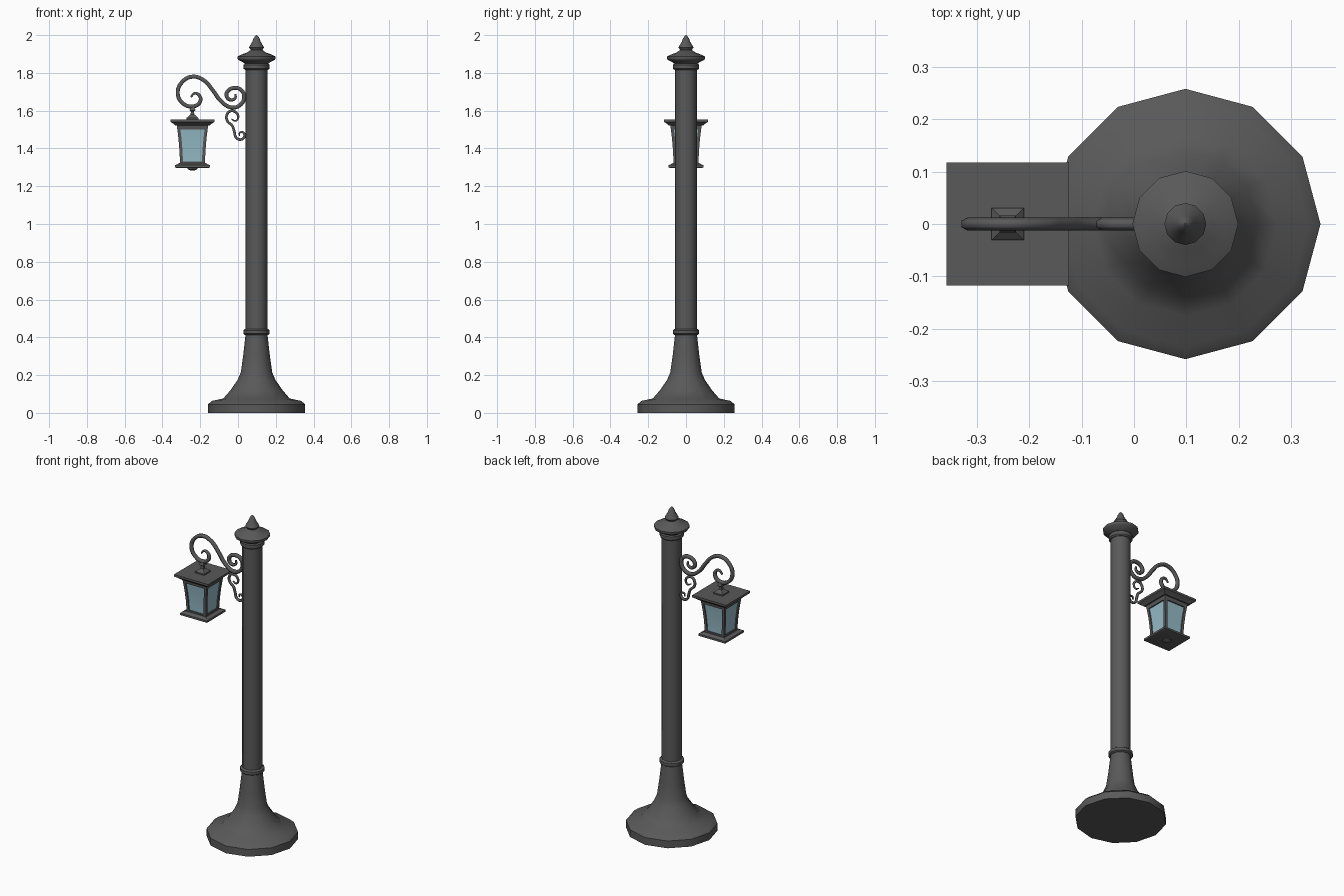
import bpy, bmesh, math

if "Cube" in bpy.data.objects:
    bpy.data.objects.remove(bpy.data.objects["Cube"])

POLE_X, LAMP_X = 0.098, -0.241

glass = bpy.data.materials.new("lantern_glass")
glass.diffuse_color = (0.30, 0.50, 0.57, 1)
glass.use_nodes = True
glass.node_tree.nodes["Principled BSDF"].inputs["Base Color"].default_value = glass.diffuse_color
metal = bpy.data.materials.new("dark_iron")
metal.diffuse_color = (0.10, 0.10, 0.10, 1)
metal.use_nodes = True
metal.node_tree.nodes["Principled BSDF"].inputs["Base Color"].default_value = metal.diffuse_color


def loft(name, rings, x, mat=metal, angle=40):
    """Skin a stack of equal-sized point rings and cap both ends."""
    bm = bmesh.new()
    rows = [[bm.verts.new(p) for p in ring] for ring in rings]
    n = len(rows[0])
    for a, b in zip(rows, rows[1:]):
        for i in range(n):
            j = (i + 1) % n
            bm.faces.new((a[i], a[j], b[j], b[i]))
    bm.faces.new(rows[0][::-1])
    bm.faces.new(rows[-1])
    bmesh.ops.recalc_face_normals(bm, faces=bm.faces)
    mesh = bpy.data.meshes.new(name)
    bm.to_mesh(mesh)
    bm.free()
    mesh.materials.append(mat)
    ob = bpy.data.objects.new(name, mesh)
    ob.location.x = x
    bpy.context.collection.objects.link(ob)
    bpy.ops.object.select_all(action='DESELECT')
    ob.select_set(True)
    bpy.context.view_layer.objects.active = ob
    bpy.ops.object.shade_smooth_by_angle(angle=math.radians(angle))
    return ob


def turned(name, profile, x=POLE_X, n=12):
    """Round part from (radius, z) pairs."""
    return loft(name, [[(r * math.cos(2 * math.pi * i / n), r * math.sin(2 * math.pi * i / n), z)
                        for i in range(n)] for r, z in profile], x)


def square(name, profile, mat=metal):
    """Square lantern part from (half width, z) pairs."""
    return loft(name, [[(-h, -h, z), (h, -h, z), (h, h, z), (-h, h, z)] for h, z in profile],
                LAMP_X, mat, 25)


def scroll(name, points, radius):
    """Wrought-iron scroll in the xz plane, thinner at its two tips."""
    cu = bpy.data.curves.new(name, 'CURVE')
    cu.dimensions = '3D'
    cu.bevel_depth = radius
    cu.bevel_resolution = 1
    cu.resolution_u = 5
    cu.use_fill_caps = True
    sp = cu.splines.new('BEZIER')
    sp.bezier_points.add(len(points) - 1)
    last = len(points) - 1
    for i, (bp, (x, z)) in enumerate(zip(sp.bezier_points, points)):
        bp.co = (x, 0, z)
        bp.handle_left_type = bp.handle_right_type = 'AUTO'
        bp.radius = min(1, 0.45 + 0.2 * min(i, last - i))
    cu.materials.append(metal)
    bpy.context.collection.objects.link(bpy.data.objects.new(name, cu))


# Post: stepped foot with flared column, shaft, collars and cap
turned("base", [(.258, 0), (.258, .045), (.235, .064), (.176, .076), (.138, .12), (.100, .175),
                (.083, .215), (.071, .30), (.058, .415)])
turned("shaft", [(.057, .41), (.057, 1.85)])
turned("lower_collar", [(.062, .413), (.070, .419), (.070, .437), (.062, .443)])
turned("upper_collar", [(.060, 1.815), (.068, 1.822), (.068, 1.843), (.060, 1.85)])
turned("cap", [(.057, 1.845), (.072, 1.856), (.097, 1.869), (.101, 1.875), (.101, 1.886),
               (.080, 1.897), (.050, 1.908), (.030, 1.922)])
turned("finial", [(.026, 1.912), (.033, 1.925), (.040, 1.934), (.034, 1.945), (.022, 1.965),
                  (.016, 1.982), (.008, 1.995), (.002, 2.0)])

# Scroll bracket
scroll("main_scroll", [(-.250, 1.672), (-.228, 1.692), (-.203, 1.678), (-.202, 1.645),
                       (-.241, 1.622), (-.293, 1.640), (-.319, 1.690), (-.299, 1.748),
                       (-.241, 1.780), (-.180, 1.760), (-.135, 1.710), (-.087, 1.647),
                       (-.034, 1.617), (.014, 1.632), (.032, 1.675), (.016, 1.710),
                       (-.020, 1.720), (-.054, 1.704), (-.060, 1.676), (-.038, 1.657),
                       (-.014, 1.668), (-.014, 1.689)], .012)
scroll("small_scroll", [(-.034, 1.555), (-.012, 1.546), (.001, 1.566), (-.010, 1.590),
                        (-.040, 1.598), (-.060, 1.575), (-.056, 1.545), (-.031, 1.521),
                        (-.019, 1.487), (-.011, 1.459), (.012, 1.447), (.033, 1.461),
                        (.030, 1.482), (.010, 1.484), (.008, 1.467)], .008)

# Lantern: hanger, roof, rails, glass, sill and drop
square("lantern_hanger", [(.031, 1.55), (.031, 1.562), (.020, 1.572), (.010, 1.580), (.008, 1.596),
                          (.016, 1.602), (.012, 1.612), (.006, 1.628)])
square("lantern_roof", [(.092, 1.522), (.100, 1.530), (.117, 1.541), (.117, 1.554)])
body = [(.084, 1.526), (.080, 1.50), (.074, 1.45), (.069, 1.39), (.066, 1.33), (.066, 1.312)]
square("top_rail", body[:2])
square("bottom_rail", body[-2:])
square("glass_panes", [(h - .007, z) for h, z in body], glass)
square("lantern_sill", [(.072, 1.322), (.080, 1.316), (.092, 1.312), (.092, 1.300), (.082, 1.296)])
turned("lantern_drop", [(.026, 1.298), (.026, 1.291), (.016, 1.285), (.004, 1.282)], LAMP_X, 8)

# Four curved corner posts mirrored about the lantern axis
W = .016
posts = loft("corner_posts", [[(h - W, h - W, z), (h, h - W, z), (h, h, z), (h - W, h, z)]
                              for h, z in body], LAMP_X)
mirror = posts.modifiers.new("mirror", 'MIRROR')
mirror.use_axis = (True, True, False)
